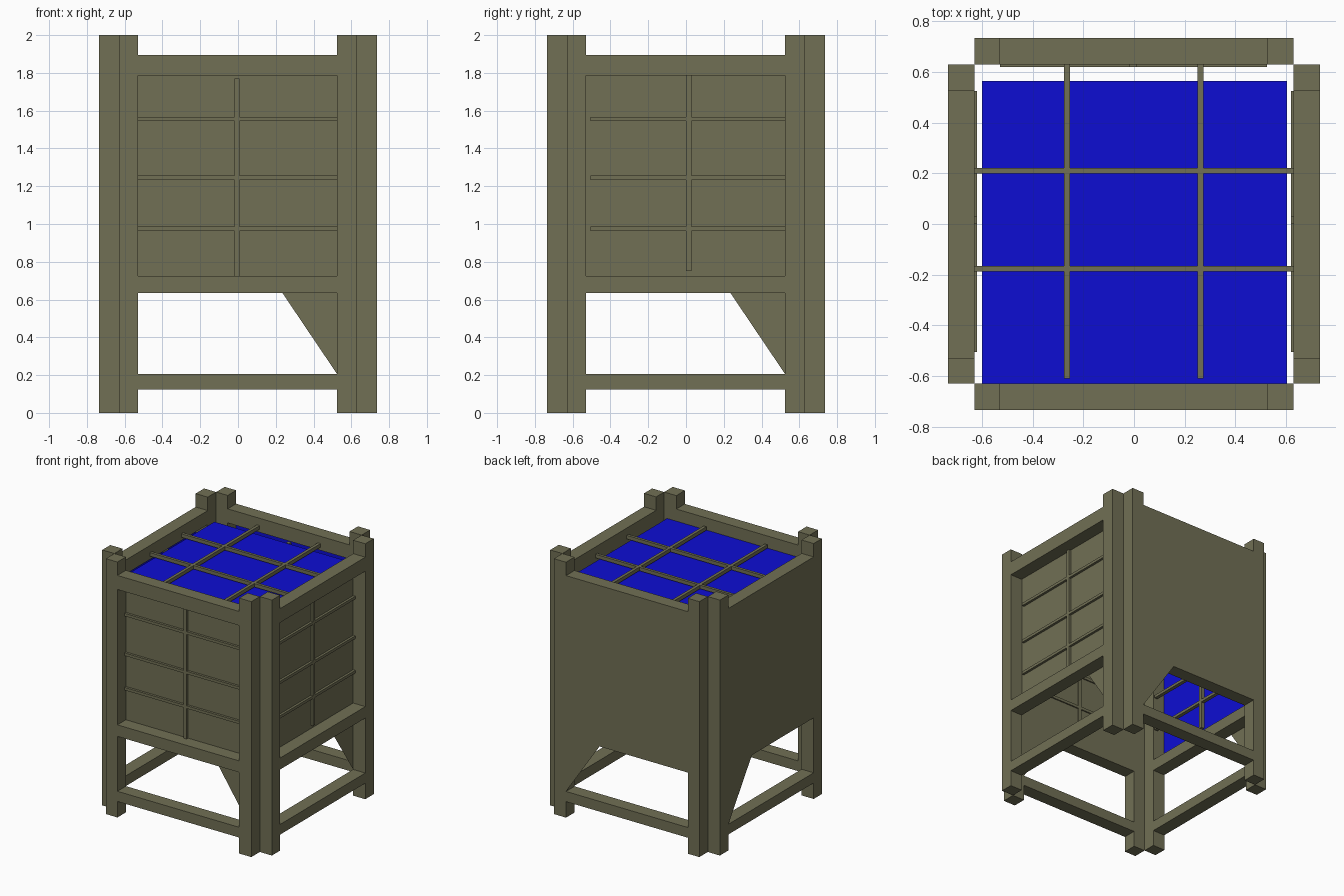
import bpy
from mathutils import Matrix
from math import pi

if "Cube" in bpy.data.objects:
    bpy.data.objects.remove(bpy.data.objects["Cube"])


def material(name, color):
    m = bpy.data.materials.new(name)
    m.diffuse_color = color
    m.use_nodes = True
    m.node_tree.nodes["Principled BSDF"].inputs["Base Color"].default_value = m.diffuse_color
    return m


OLIVE = material("olive_paint", (0.165, 0.16, 0.09, 1))
BLUE = material("blue_sheet", (0.004, 0.004, 0.65, 1))


def make(name, verts, faces, mat, xf):
    me = bpy.data.meshes.new(name)
    me.from_pydata([xf @ Matrix.Translation(v).translation for v in verts], [], faces)
    me.materials.append(mat)
    ob = bpy.data.objects.new(name, me)
    bpy.context.collection.objects.link(ob)
    return ob


def box(name, x, y, z, mat=OLIVE, xf=Matrix()):
    v = [(a, b, c) for a in x for b in y for c in z]
    f = [(0, 1, 3, 2), (4, 6, 7, 5), (0, 4, 5, 1), (2, 3, 7, 6), (0, 2, 6, 4), (1, 5, 7, 3)]
    return make(name, v, f, mat, xf)


def frame(side, xf, panel_d, bar_d, bar_lo, bar_mid, bar_z, blue_d=None):
    """One upright frame: u along the frame, d = depth from its centre plane, z up."""
    t = (-0.0525, 0.0525)
    # posts
    box(side + "_post_a", (-0.63, -0.53), t, (0, 2), xf=xf)
    box(side + "_post_b", (0.525, 0.63), t, (0, 2), xf=xf)
    # rails
    for n, z in (("top", (1.785, 1.895)), ("middle", (0.635, 0.725)), ("bottom", (0.125, 0.205))):
        box(f"{side}_{n}_rail", (-0.53, 0.525), t, z, xf=xf)
    # sheet with gusset corner
    outline = [(-0.63, 0.635), (0.235, 0.635), (0.525, 0.205), (0.63, 0.205),
               (0.63, 1.895), (-0.63, 1.895)]
    make(side + "_panel", [(u, panel_d, z) for u, z in outline], [range(6)], OLIVE, xf)
    # mesh bars
    for i, z in enumerate((0.975, 1.245, 1.555)):
        box(f"{side}_cross_bar_{i}", (bar_lo, 0.525), bar_d, (z - 0.011, z + 0.011), xf=xf)
    box(side + "_upright_bar", (bar_mid - 0.014, bar_mid + 0.014), bar_d, bar_z, xf=xf)
    # blue lining
    if blue_d is not None:
        make(side + "_lining", [(-0.53, blue_d, 0.725), (0.525, blue_d, 0.725),
                                (0.525, blue_d, 1.785), (-0.53, blue_d, 1.785)],
             [(0, 1, 2, 3)], BLUE, xf)


C = 0.6825
turn = Matrix.Rotation(pi / 2, 4, 'Z')  # u -> +y, d -> -x
front_bars = dict(bar_lo=-0.53, bar_mid=-0.005, bar_z=(0.725, 1.77))
side_bars = dict(bar_lo=-0.505, bar_mid=0.015, bar_z=(0.75, 1.785))
inner, outer = (0.034, 0.0625), (-0.0625, -0.034)

frame("front", Matrix.Translation((0, -C, 0)), 0.0525, inner, **front_bars)
frame("back", Matrix.Translation((0, C, 0)), 0.0525, outer, blue_d=0.048, **front_bars)
frame("right", Matrix.Translation((C, 0, 0)) @ turn, 0.0525, inner, **side_bars)
frame("left", Matrix.Translation((-C, 0, 0)) @ turn, 0.0525, outer, blue_d=0.048, **side_bars)

# blue top sheet
make("top_sheet", [(-0.6, -0.63, 1.8), (0.605, -0.63, 1.8), (0.605, 0.565, 1.8), (-0.6, 0.565, 1.8)],
     [(0, 1, 2, 3)], BLUE, Matrix())

# top grid bars
for i, x in enumerate((-0.265, 0.262)):
    box(f"top_long_bar_{i}", (x - 0.012, x + 0.012), (-0.61, 0.635), (1.81, 1.838))
for i, y in enumerate((-0.177, 0.21)):
    box(f"top_cross_bar_{i}", (-0.63, 0.63), (y - 0.011, y + 0.011), (1.81, 1.838))
